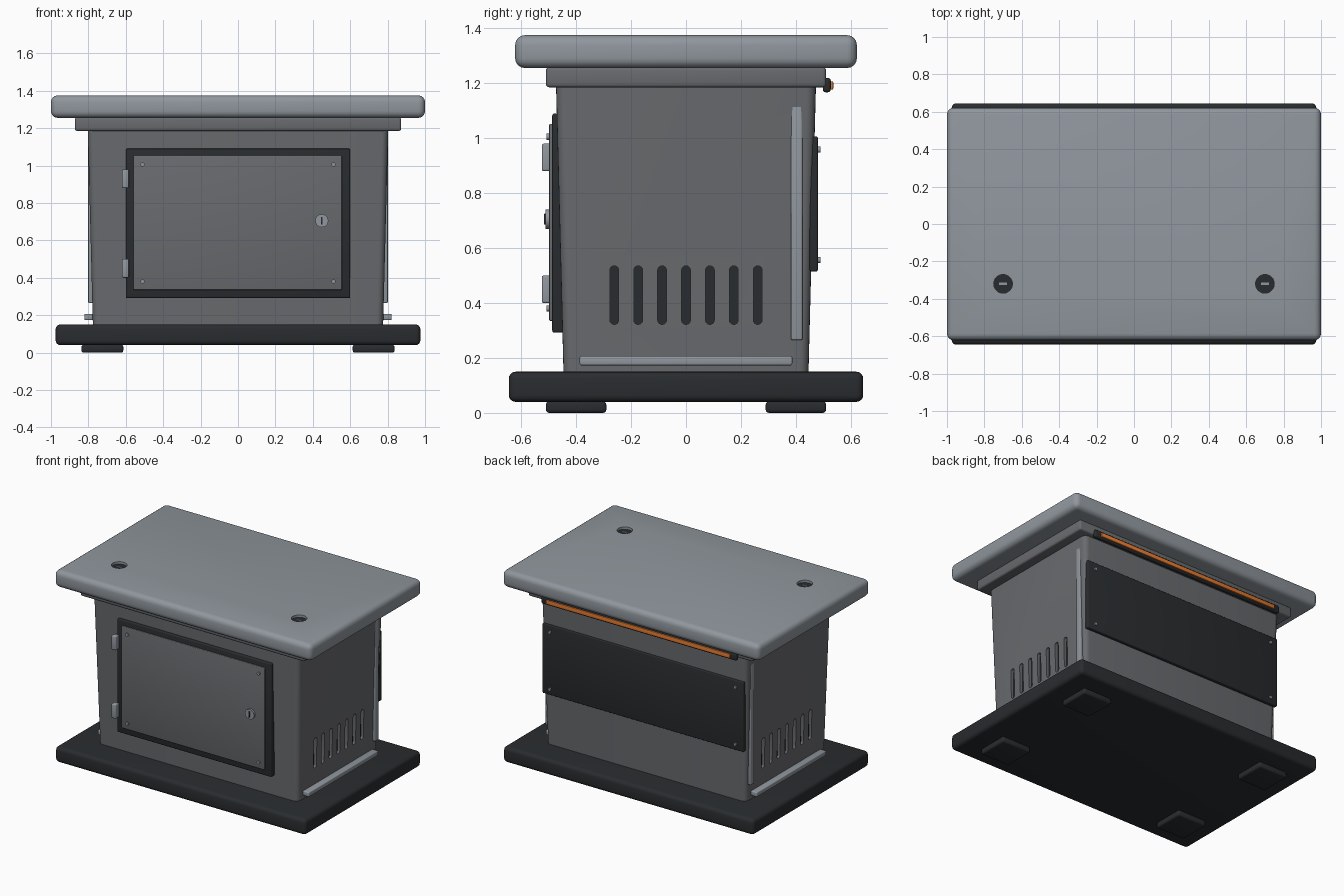
import bpy, bmesh, math
from mathutils import Matrix, Vector

if "Cube" in bpy.data.objects:
    bpy.data.objects.remove(bpy.data.objects["Cube"])


def material(name, rgb):
    m = bpy.data.materials.new(name)
    m.diffuse_color = (*rgb, 1)
    m.use_nodes = True
    m.node_tree.nodes["Principled BSDF"].inputs["Base Color"].default_value = m.diffuse_color
    return m


BODY = material("mid_grey", (0.14, 0.145, 0.155))
LIGHT = material("light_grey", (0.28, 0.31, 0.34))
DARK = material("dark_grey", (0.022, 0.025, 0.028))
ORANGE = material("orange", (0.8, 0.2, 0.03))


def smooth(ob):
    bpy.ops.object.select_all(action='DESELECT')
    ob.select_set(True)
    bpy.context.view_layer.objects.active = ob
    bpy.ops.object.shade_smooth_by_angle(angle=math.radians(35))


def finish(bm, name, mat):
    me = bpy.data.meshes.new(name)
    bm.to_mesh(me)
    bm.free()
    ob = bpy.data.objects.new(name, me)
    bpy.context.collection.objects.link(ob)
    me.materials.append(mat)
    smooth(ob)
    return ob


def box(name, x, y, z, mat, bevel=0.0, seg=3, axis=None, taper=0.0):
    """Box from three (low, high) ranges; axis limits the bevel to edges along it."""
    bm = bmesh.new()
    bmesh.ops.create_cube(bm, size=1)
    for v in bm.verts:
        top = v.co.z > 0
        v.co = Vector([r[1] if c > 0 else r[0] for c, r in zip(v.co, (x, y, z))])
        if top and taper:
            v.co.x += math.copysign(taper, v.co.x)
            v.co.y += math.copysign(taper, v.co.y)
    if bevel:
        edges = bm.edges[:]
        if axis is not None:
            edges = [e for e in edges
                     if abs((e.verts[0].co - e.verts[1].co).normalized()[axis]) > 0.9]
        bmesh.ops.bevel(bm, geom=edges, offset=bevel, segments=seg, profile=0.5,
                        affect='EDGES', clamp_overlap=True)
    return finish(bm, name, mat)


def disc(name, centre, r, depth, mat, axis='Z', sides=32):
    bm = bmesh.new()
    rot = Matrix.Rotation(math.pi / 2, 4, 'X') if axis == 'Y' else Matrix()
    bmesh.ops.create_cone(bm, cap_ends=True, segments=sides, radius1=r, radius2=r,
                          depth=depth, matrix=Matrix.Translation(centre) @ rot)
    return finish(bm, name, mat)


def cut(ob, cutter):
    cutter.hide_render = True
    mod = ob.modifiers.new("cut", 'BOOLEAN')
    mod.object, mod.operation, mod.solver = cutter, 'DIFFERENCE', 'EXACT'
    bpy.context.view_layer.objects.active = ob
    bpy.ops.object.modifier_apply(modifier=mod.name)
    bpy.data.objects.remove(cutter)


def span(s, a, b):
    return tuple(sorted((s * a, s * b)))


SIDES = ((1, "right"), (-1, "left"))

# Plinth and feet
box("base_plinth", (-.975, .975), (-.645, .645), (.04, .15), DARK, .025, 4)
for sx, nx in SIDES:
    for sy, ny in ((1, "back"), (-1, "front")):
        box(f"foot_{ny}_{nx}", span(sx, .613, .837), span(sy, .29, .51), (0, .042), DARK, .012)

# Flared cabinet, collar and lid
body = box("cabinet_body", (-.776, .776), (-.446, .446), (.15, 1.19), BODY, .035, 5, 2, .027)
box("collar", (-.872, .872), (-.51, .51), (1.185, 1.258), BODY, .012)
lid = box("lid", (-1, 1), (-.622, .622), (1.255, 1.375), LIGHT, .036, 4)

# Side vents, corner strips and lower rails
for s, n in SIDES:
    for i in range(7):
        y, z = (i - 3) * .087, (.322, .535)
        yr = (y - .016, y + .016)
        cut(body, box("vent_cutter", span(s, .758, .85), yr, z, BODY, .0155, 4, 0))
        box(f"vent_back_{n}_{i}", span(s, .752, .762), yr, z, DARK, .0155, 4, 0)
    box(f"corner_strip_{n}", span(s, .765, .801), (.382, .424), (.265, 1.165), LIGHT, .006)
    box(f"lower_rail_{n}", span(s, .77, .822), (-.387, .387), (.173, .207), LIGHT, .007)

# Recessed lid locks
for s, n in SIDES:
    x, y = s * .7, -.32
    cut(lid, disc("lock_cutter", (x, y, 1.38), .05, .05, LIGHT))
    disc(f"lid_lock_{n}", (x, y, 1.352), .05, .012, DARK)
    box(f"lid_lock_bar_{n}", (x - .022, x + .022), (y - .006, y + .006), (1.356, 1.365), LIGHT)
smooth(body)
smooth(lid)

# Front door: frame, panel, screws, hinges and latch
box("door_frame", (-.6, .6), (-.487, -.445), (.292, 1.09), DARK, .008)
box("door_panel", (-.56, .555), (-.498, -.46), (.335, 1.052), BODY, .005)
for sx, nx in SIDES:
    for z, nz in ((1.005, "top"), (.38, "bottom")):
        disc(f"door_screw_{nz}_{nx}", (sx * .511, -.5, z), .011, .014, LIGHT, 'Y', 16)
for z, n in ((.93, "top"), (.45, "bottom")):
    box(f"hinge_{n}", (-.62, -.584), (-.525, -.485), (z - .05, z + .05), LIGHT, .007)
disc("latch", (.448, -.502, .705), .035, .02, LIGHT, 'Y')
box("latch_key_slot", (.443, .453), (-.517, -.505), (.685, .725), DARK, .002)

# Back cover and its screws
box("back_cover", (-.782, .782), (.45, .48), (.515, 1.006), DARK, .006)
for sx, nx in SIDES:
    for z, nz in ((.958, "top"), (.557, "bottom")):
        disc(f"cover_screw_{nz}_{nx}", (sx * .722, .482, z), .011, .014, LIGHT, 'Y', 16)

# Light bar under the back edge of the lid
box("light_bar_housing", (-.76, .76), (.498, .527), (1.167, 1.219), DARK, .01)
box("light_bar_strip", (-.715, .715), (.515, .536), (1.177, 1.207), ORANGE, .004)
